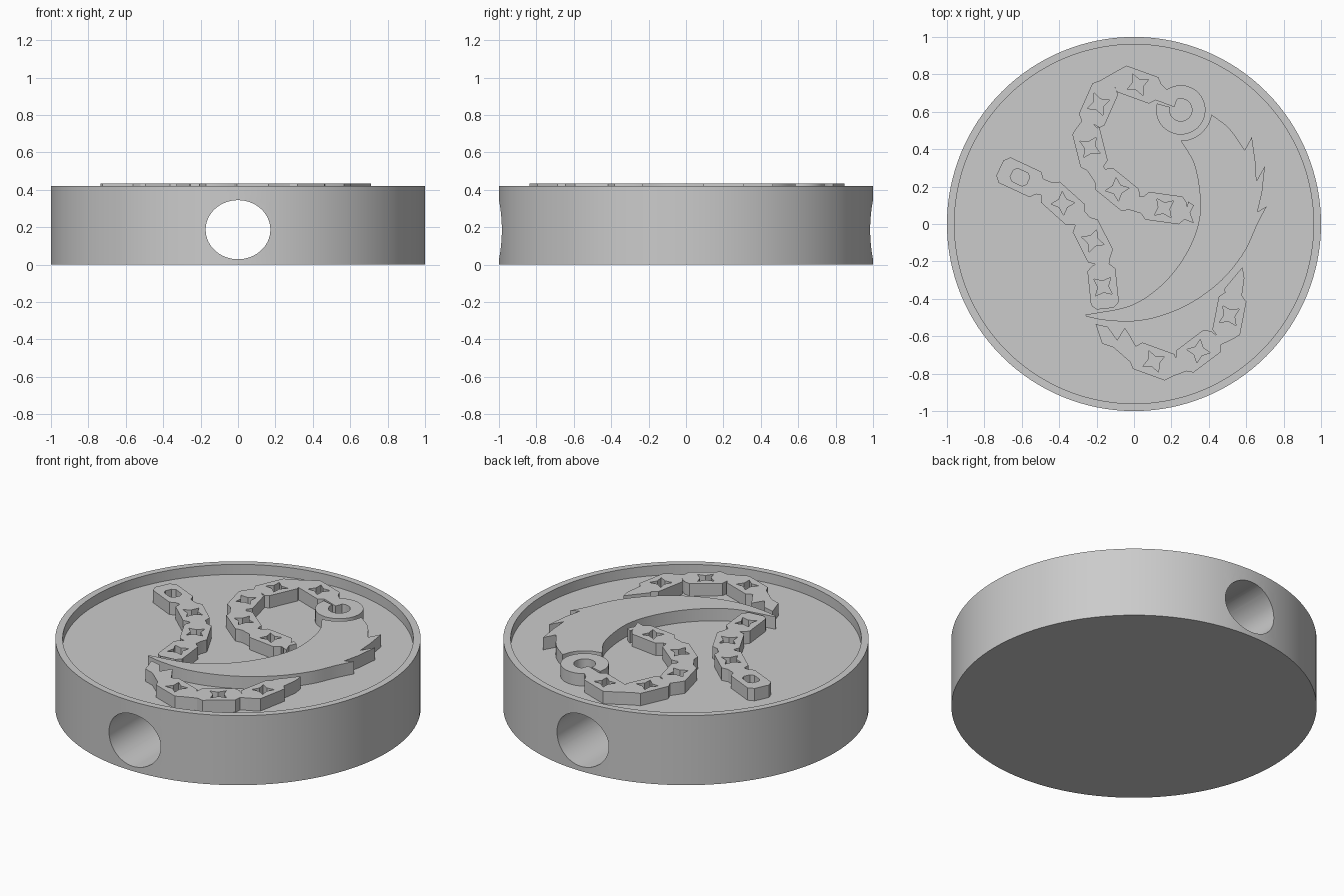
import bpy, bmesh
from math import sin, cos, radians, pi
from mathutils import Vector

cube = bpy.data.objects.get("Cube")
if cube:
    bpy.data.objects.remove(cube, do_unlink=True)

FLOOR, TOP, RIM = 0.36, 0.435, 0.42

grey = bpy.data.materials.new("plain_grey")
grey.use_nodes = True
colour = (0.6, 0.6, 0.6, 1)
grey.diffuse_color = colour
grey.node_tree.nodes["Principled BSDF"].inputs["Base Color"].default_value = colour


def link_object(name, mesh):
    obj = bpy.data.objects.new(name, mesh)
    bpy.context.scene.collection.objects.link(obj)
    mesh.materials.clear()
    mesh.materials.append(grey)
    return obj


def smooth(obj):
    bpy.ops.object.select_all(action='DESELECT')
    obj.select_set(True)
    bpy.context.view_layer.objects.active = obj
    bpy.ops.object.shade_smooth_by_angle(angle=radians(25))


def arc(cx, cy, r, a, b, n):
    return [(cx + r * cos(radians(a + (b - a) * i / n)),
             cy + r * sin(radians(a + (b - a) * i / n))) for i in range(n + 1)]


def curved(pts, steps=6):
    """Smooth open path through the points."""
    p = [Vector(q) for q in pts]
    p = [2 * p[0] - p[1]] + p + [2 * p[-1] - p[-2]]
    out = []
    for a, b, c, d in zip(p, p[1:], p[2:], p[3:]):
        for i in range(steps):
            t = i / steps
            out.append(0.5 * (2 * b + (c - a) * t + (2 * a - 5 * b + 4 * c - d) * t * t
                              + (3 * b - a - 3 * c + d) * t ** 3))
    return [tuple(v) for v in out] + [tuple(pts[-1])]


def plate(name, loops):
    """Raised flat shape; the first loop is the outline, the others are holes."""
    curve = bpy.data.curves.new(name, 'CURVE')
    curve.dimensions = '2D'
    curve.fill_mode = 'BOTH'
    curve.extrude = (TOP - FLOOR + 0.01) / 2
    for loop in loops:
        s = curve.splines.new('POLY')
        s.points.add(len(loop) - 1)
        for point, (x, y) in zip(s.points, loop):
            point.co = (x, y, 0, 1)
        s.use_cyclic_u = True
    temp = bpy.data.objects.new(name + "_temp", curve)
    bpy.context.scene.collection.objects.link(temp)
    bpy.context.view_layer.update()
    mesh = bpy.data.meshes.new_from_object(
        temp.evaluated_get(bpy.context.evaluated_depsgraph_get()))
    bpy.data.objects.remove(temp, do_unlink=True)
    for v in mesh.vertices:
        v.co.z += (TOP + FLOOR - 0.01) / 2
    bm = bmesh.new()
    bm.from_mesh(mesh)
    bmesh.ops.remove_doubles(bm, verts=bm.verts, dist=0.0002)
    bmesh.ops.recalc_face_normals(bm, faces=bm.faces)
    bm.to_mesh(mesh)
    bm.free()
    obj = link_object(name, mesh)
    smooth(obj)
    return obj


# Link side profile (along, half width) and its pinched window
SIDE = [(-0.118, 0.045), (-0.09, 0.075), (0.09, 0.075), (0.118, 0.045)]
WINDOW = [(0.045, 0.045), (0, 0.028), (-0.045, 0.045), (-0.03, 0),
          (-0.045, -0.045), (0, -0.028), (0.045, -0.045), (0.03, 0)]
SLOT = [(0.048, 0.02), (0.03, 0.038), (-0.03, 0.038), (-0.048, 0.02),
        (-0.048, -0.02), (-0.03, -0.038), (0.03, -0.038), (0.048, -0.02)]


def chain(name, links, start=(), end=(), first_window=WINDOW):
    left, right, holes = [], [], []
    for i, (x, y, deg) in enumerate(links):
        c, s = cos(radians(deg)), sin(radians(deg))

        def place(u, v):
            return (x + u * c - v * s, y + u * s + v * c)
        left += [place(u, w) for u, w in SIDE]
        right += [place(u, -w) for u, w in SIDE]
        holes.append([place(u, v) for u, v in (WINDOW if i else first_window)])
    plate(name, [left + list(end) + right[::-1] + list(start)] + holes)


# Round body with a raised rim, turned from a profile
profile = [(0, 0), (1, 0), (1, RIM), (0.96, RIM), (0.96, FLOOR), (0, FLOOR)]
bm = bmesh.new()
verts = [bm.verts.new((r, 0, z)) for r, z in profile]
edges = [bm.edges.new(pair) for pair in zip(verts, verts[1:])]
bmesh.ops.spin(bm, geom=verts + edges, cent=(0, 0, 0), axis=(0, 0, 1),
               angle=2 * pi, steps=128)
bmesh.ops.remove_doubles(bm, verts=bm.verts, dist=0.0001)
bmesh.ops.recalc_face_normals(bm, faces=bm.faces)
mesh = bpy.data.meshes.new("round_body")
bm.to_mesh(mesh)
bm.free()
body = link_object("round_body", mesh)

# Oval cord hole bored from front to back
bpy.ops.mesh.primitive_cylinder_add(vertices=64, radius=1, depth=3,
                                    location=(0, 0, 0.187), rotation=(pi / 2, 0, 0))
cutter = bpy.context.object
cutter.name = "cord_hole_cutter"
cutter.scale = (0.173, 0.158, 1)
cutter.hide_render = True
cutter.data.materials.append(grey)
bore = body.modifiers.new("cord_hole", 'BOOLEAN')
bore.operation = 'DIFFERENCE'
bore.solver = 'EXACT'
bore.object = cutter
bpy.context.view_layer.objects.active = body
bpy.ops.object.modifier_apply(modifier=bore.name)
bpy.data.objects.remove(cutter, do_unlink=True)
smooth(body)

# Crescent blade with barbs on its back
inner = curved([(0.25, 0.445), (0.325, 0.31), (0.355, 0.1), (0.325, -0.06),
                (0.24, -0.22), (0.12, -0.35), (-0.03, -0.44), (-0.26, -0.485)])
outer = curved([(-0.255, -0.495), (-0.15, -0.515), (0, -0.52), (0.15, -0.49),
                (0.31, -0.42), (0.47, -0.3), (0.59, -0.15), (0.66, 0.0), (0.71, 0.095)])
barbs = [(0.66, 0.065), (0.685, 0.17), (0.7, 0.31), (0.655, 0.23), (0.648, 0.34),
         (0.63, 0.465), (0.592, 0.395)]
back = curved([(0.592, 0.395), (0.51, 0.51), (0.415, 0.585)])
socket = arc(0.25, 0.61, 0.165, -8, -90, 12)
plate("crescent_blade", [inner + outer + barbs + back[1:] + socket[1:-1]])

# Split ring holding the upper chain
plate("blade_ring", [arc(0.25, 0.61, 0.132, 130, -195, 44)
                     + arc(0.25, 0.61, 0.06, -195, 130, 32)])

# Chains
chain("upper_chain",
      [(0.16, 0.085, 172), (-0.09, 0.185, 141), (-0.235, 0.41, 104),
       (-0.19, 0.64, 66), (0.02, 0.745, -20)],
      start=[(0.29, 0.02), (0.32, 0.005), (0.30, 0.06), (0.32, 0.1), (0.29, 0.12)],
      end=[(0.23, 0.665), (0.215, 0.625)])
chain("left_chain",
      [(-0.61, 0.25, -25), (-0.38, 0.11, -42), (-0.22, -0.09, -63), (-0.165, -0.335, -84)],
      end=[(-0.08, -0.41), (-0.225, -0.44)], first_window=SLOT)
chain("lower_chain",
      [(0.105, -0.735, -20), (0.345, -0.68, 37), (0.51, -0.49, 79)],
      start=[(-0.11, -0.66), (-0.17, -0.64), (-0.205, -0.535), (-0.14, -0.55),
             (-0.09, -0.62), (-0.05, -0.555), (-0.02, -0.6)],
      end=[(0.48, -0.35), (0.58, -0.23), (0.59, -0.29)])
